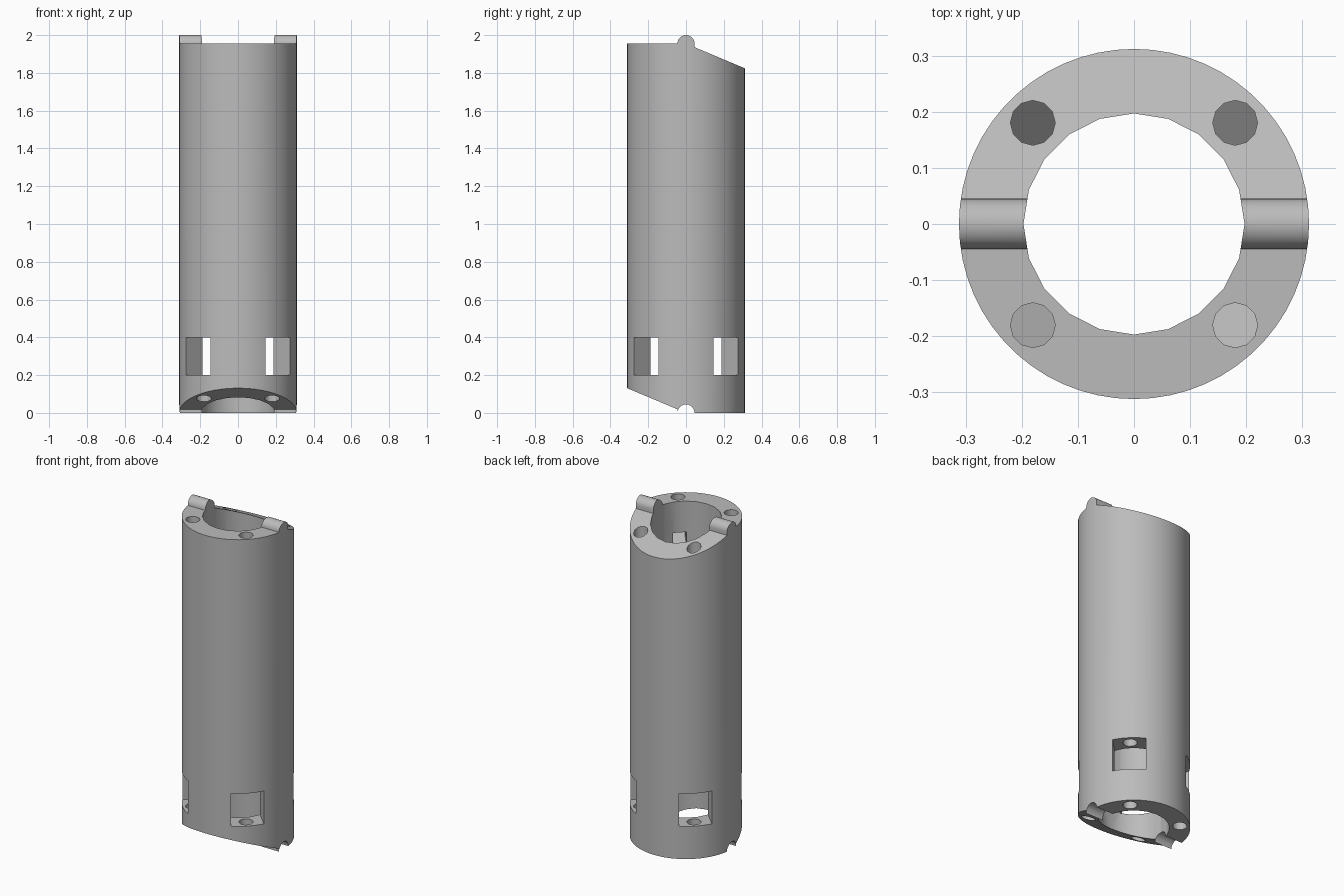
import bpy, bmesh
from math import pi, sin, cos, radians
from mathutils import Matrix, Vector

cube = bpy.data.objects.get("Cube")
if cube:
    bpy.data.objects.remove(cube, do_unlink=True)

OUTER, BORE, PIN = 0.312, 0.197, 0.045
TOP, SLOPE = 1.955, 0.42
HOLE_AT, HOLE_R = 0.255, 0.04

grey = bpy.data.materials.new("plain grey")
grey.use_nodes = True
colour = (0.5, 0.5, 0.5, 1)
grey.diffuse_color = colour
grey.node_tree.nodes["Principled BSDF"].inputs["Base Color"].default_value = colour


def make(name, bm):
    bmesh.ops.recalc_face_normals(bm, faces=bm.faces)
    mesh = bpy.data.meshes.new(name)
    bm.to_mesh(mesh)
    bm.free()
    mesh.materials.append(grey)
    ob = bpy.data.objects.new(name, mesh)
    bpy.context.collection.objects.link(ob)
    return ob


def prism(name, points, direction):
    """Extrude a closed outline along a direction."""
    bm = bmesh.new()
    face = bm.faces.new([bm.verts.new(p) for p in points])
    new = bmesh.ops.extrude_face_region(bm, geom=[face])["geom"]
    verts = [v for v in new if isinstance(v, bmesh.types.BMVert)]
    bmesh.ops.translate(bm, verts=verts, vec=direction)
    return make(name, bm)


def column(name, radius, sides, z0, z1, x=0, y=0):
    ring = [(x + radius * sin(2 * pi * i / sides),
             y + radius * cos(2 * pi * i / sides), z0) for i in range(sides)]
    return prism(name, ring, Vector((0, 0, z1 - z0)))


def combine(target, tool, operation):
    """Apply a boolean, then discard the helper."""
    tool.hide_render = True
    mod = target.modifiers.new("shape", "BOOLEAN")
    mod.object, mod.operation, mod.solver = tool, operation, "EXACT"
    bpy.context.view_layer.objects.active = target
    bpy.ops.object.modifier_apply(modifier=mod.name)
    bpy.data.objects.remove(tool, do_unlink=True)


# Side outline: rocker pin and rear slope on top, groove and front slope below
def arc(z):
    return [(-PIN * cos(pi * i / 16), z + PIN * sin(pi * i / 16)) for i in range(17)]


E = 0.4
outline = [(-E, TOP)] + arc(TOP)
outline += [(PIN, TOP - SLOPE * PIN), (E, TOP - SLOPE * E), (E, 0)]
outline += arc(0)[::-1] + [(-PIN, SLOPE * PIN), (-E, SLOPE * E)]
tube = prism("link_tube", [(-E, y, z) for y, z in outline], Vector((2 * E, 0, 0)))

# Round the outside and open the centre
combine(tube, column("outer_shape", OUTER, 60, -0.1, 2.1), "INTERSECT")
combine(tube, column("bore_cutter", BORE, 20, -0.1, 2.1), "DIFFERENCE")

# Four diagonal sets of windows, cord holes and slanted outlets
for quarter in range(4):
    angle = radians(45 + 90 * quarter)
    turn = Matrix.Rotation(angle, 3, "Z")
    x, y = HOLE_AT * cos(angle), HOLE_AT * sin(angle)

    window = [turn @ Vector((r, s, 0.2))
              for r, s in ((0.1, -0.093), (E, -0.093), (E, 0.093), (0.1, 0.093))]
    combine(tube, prism("window_cutter", window, Vector((0, 0, 0.2))), "DIFFERENCE")
    combine(tube, column("lower_hole_cutter", HOLE_R, 12, -0.1, 0.5, x, y), "DIFFERENCE")

    # Upper hole ends on a ramp that leads into the bore
    upper = column("upper_hole_cutter", HOLE_R, 12, 1.6, 2.1, x, y)
    above_ramp = [turn @ Vector((r, -0.1, z))
                  for r, z in ((0.1, 1.575), (0.35, 1.825), (0.35, 2.2), (0.1, 2.2))]
    keep = prism("ramp_limit", above_ramp, turn @ Vector((0, 0.2, 0)))
    combine(upper, keep, "INTERSECT")
    combine(tube, upper, "DIFFERENCE")
    outlet = [turn @ Vector((r, -0.038, z))
              for r, z in ((0.15, 1.625), (0.29, 1.765), (0.15, 1.765))]
    combine(tube, prism("outlet_cutter", outlet, turn @ Vector((0, 0.076, 0))), "DIFFERENCE")

# Smooth curved walls with crisp rims
bpy.ops.object.select_all(action="DESELECT")
tube.select_set(True)
bpy.context.view_layer.objects.active = tube
bpy.ops.object.shade_smooth_by_angle(angle=radians(32))
